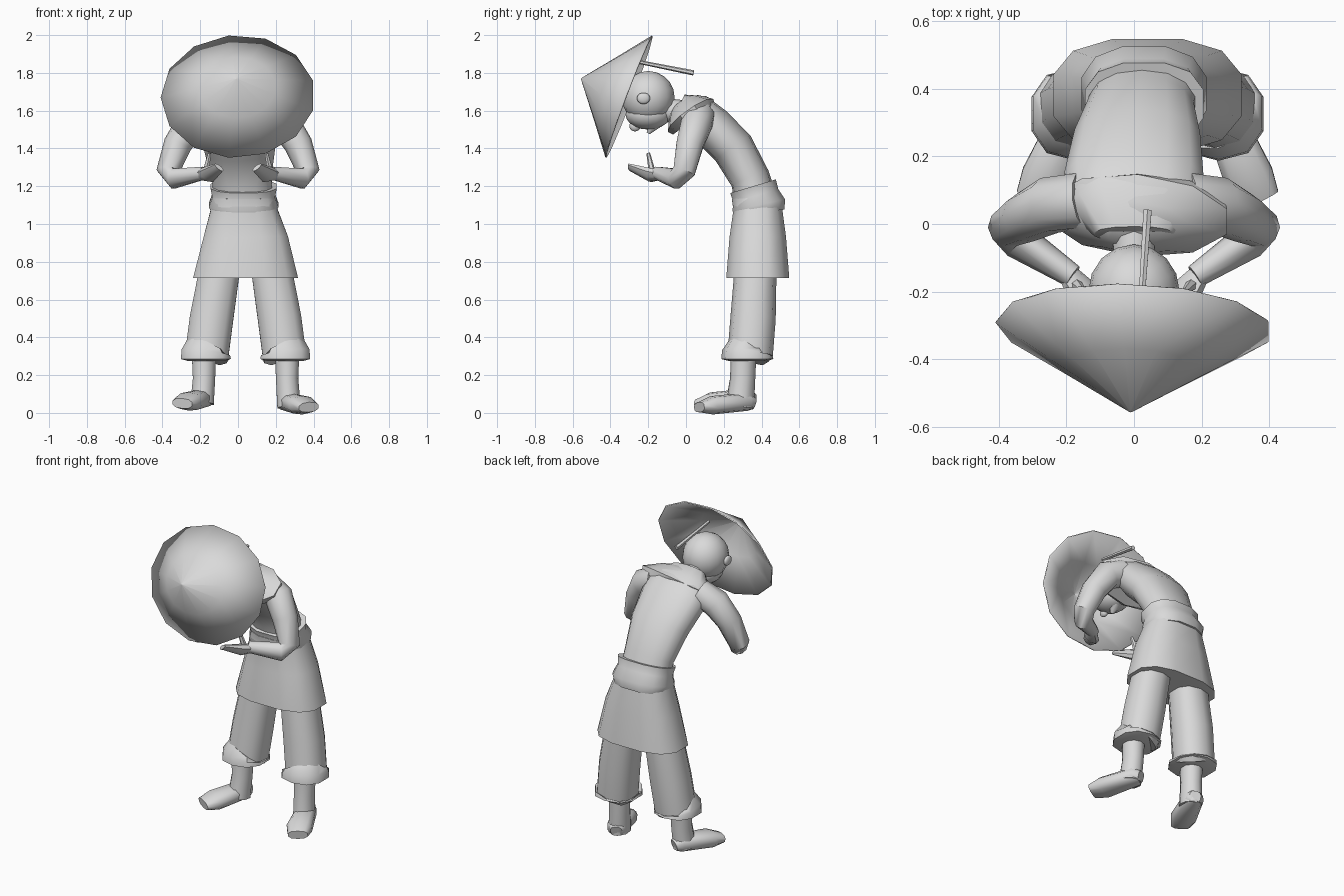
import bpy
import bmesh
import math
from mathutils import Vector

default_cube = bpy.data.objects.get("Cube")
if default_cube:
    bpy.data.objects.remove(default_cube, do_unlink=True)

GREY = (.7, .7, .7, 1)
clay = bpy.data.materials.new("plain_grey")
clay.use_nodes = True
clay.diffuse_color = GREY
clay.node_tree.nodes["Principled BSDF"].inputs["Base Color"].default_value = GREY


def finish(name, bm):
    """Turn a bmesh into a smooth shaded object that keeps its hard edges."""
    bmesh.ops.recalc_face_normals(bm, faces=bm.faces[:])
    mesh = bpy.data.meshes.new(name)
    bm.to_mesh(mesh)
    bm.free()
    mesh.materials.append(clay)
    part = bpy.data.objects.new(name, mesh)
    bpy.context.collection.objects.link(part)
    bpy.ops.object.select_all(action="DESELECT")
    part.select_set(True)
    bpy.context.view_layer.objects.active = part
    bpy.ops.object.shade_smooth_by_angle(angle=math.radians(50))
    return part


def squared(value, boxy):
    """Push a circle coordinate outward, towards a rounded square."""
    return math.copysign(abs(value) ** boxy, value)


def loft(name, rings, flat=(1, 1), sides=10, across=(1, 0, 0), boxy=1, open_end=False):
    """Skin rings (x, y, z, half width) set square to their path.

    flat gives depth over width at the first and the last ring.
    """
    bm = bmesh.new()
    centres = [Vector(ring[:3]) for ring in rings]
    last = len(rings) - 1
    loops = []
    for i, centre in enumerate(centres):
        along = (centres[min(i + 1, last)] - centres[max(i - 1, 0)]).normalized()
        wide = Vector(across)
        wide = (wide - along * wide.dot(along)).normalized()
        deep = along.cross(wide) * (flat[0] + (flat[1] - flat[0]) * i / last)
        loop = []
        for k in range(sides):
            turn = math.tau * (k + .5) / sides
            offset = wide * squared(math.cos(turn), boxy) + deep * squared(math.sin(turn), boxy)
            loop.append(bm.verts.new(centre + offset * rings[i][3]))
        loops.append(loop)
    for lower, upper in zip(loops, loops[1:]):
        for k in range(sides):
            n = (k + 1) % sides
            bm.faces.new((lower[k], lower[n], upper[n], upper[k]))
    bm.faces.new(loops[0])
    if not open_end:
        bm.faces.new(loops[-1])
    return finish(name, bm)


def ball(name, centre, size):
    """Make a stretched sphere."""
    bm = bmesh.new()
    bmesh.ops.create_uvsphere(bm, u_segments=16, v_segments=10, radius=1)
    bmesh.ops.scale(bm, vec=size, verts=bm.verts[:])
    bmesh.ops.translate(bm, vec=centre, verts=bm.verts[:])
    return finish(name, bm)


# Wide conical hat, tipped forward, as a thin open shell
tip = Vector((-.01, -.555, 1.77))
rim = Vector((0, -.305, 1.675))
middle = (tip + rim) / 2
hat = loft("hat", [(*tip, .004), (*middle, .205), (*rim, .41)],
           flat=(.85, .85), sides=13, open_end=True)
hat.modifiers.new("thickness", "SOLIDIFY").thickness = .008

# Pin sticking out behind the hat
loft("hat_pin", [(.02, -.26, 1.86, .01), (.04, .04, 1.8, .014)], sides=6)

# Bowed head, face and neck
ball("head", (0, -.2, 1.67), (.135, .14, .14))
ball("jaw", (0, -.2, 1.58), (.1, .12, .08))
ball("nose", (0, -.27, 1.52), (.02, .03, .03))
loft("beard", [(0, -.17, 1.53, .04), (0, -.2, 1.48, .01)], sides=8)
loft("neck", [(0, -.15, 1.61, .06), (0, .04, 1.58, .07)])

# Bent torso, and the shawl collar lying on the shoulders
loft("torso", [(.03, .37, 1.12, .16), (.02, .34, 1.24, .16), (.01, .25, 1.4, .19),
               (0, .13, 1.52, .21), (0, .05, 1.6, .2), (0, -.03, 1.64, .12)],
     flat=(.72, .42), sides=14, boxy=.9)
loft("collar", [(.01, .04, 1.555, .27), (.01, .025, 1.575, .28),
                (0, -.01, 1.625, .17), (0, -.03, 1.65, .08)], flat=(.5, .6))

# Flared skirt and its folded belt
loft("skirt", [(.04, .38, .715, .285), (.04, .38, .93, .23),
               (.03, .38, 1.08, .18), (.03, .37, 1.15, .165)],
     flat=(.6, .8), sides=12, boxy=.75)
loft("belt", [(.03, .39, 1.06, .17), (.03, .385, 1.1, .19),
              (.03, .37, 1.15, .17), (.03, .355, 1.2, .18)],
     flat=(.8, .72), sides=12, boxy=.8)

# The hips and legs sit a little to the left of the shoulders
HIP = .04

for label, side in (("left", 1), ("right", -1)):

    def limb(part, rings, **options):
        """Loft a part on this side, with x measured outward from its root."""
        root = HIP if part in ("trouser", "cuff", "ankle", "foot") else 0
        placed = [(root + side * x, y, z, r) for x, y, z, r in rings]
        loft(label + "_" + part, placed, **options)

    # Sleeved arm bent at the elbow, with a cupped hand and thumb
    limb("arm", [(.15, .07, 1.57, .085), (.25, .055, 1.53, .085), (.32, .02, 1.42, .075),
                 (.37, -.01, 1.28, .062), (.34, -.05, 1.24, .055), (.18, -.155, 1.27, .035)],
         across=(-.5 * side, .7, -.3))
    limb("hand", [(.2, -.14, 1.26, .03), (.16, -.19, 1.26, .05), (.1, -.3, 1.3, .03)],
         flat=(.9, .4), sides=8, across=(1, 0, .6 * side))
    limb("thumb", [(.17, -.18, 1.28, .018), (.15, -.2, 1.375, .01)], sides=6)
    ball(label + "_ear", (side * .138, -.225, 1.665), (.015, .035, .03))

    # Trouser leg with a rolled cuff
    limb("trouser", [(.13, .37, .8, .11), (.18, .355, .5, .12), (.205, .34, .31, .12)], boxy=.85)
    limb("cuff", [(.205, .33, .325, .12), (.21, .325, .315, .135),
                  (.21, .325, .285, .138), (.21, .325, .275, .1)], boxy=.85)

    # Ankle and outward turned foot, the right one slightly raised
    lift = 0 if side > 0 else .02
    limb("ankle", [(.22, .305, .32, .068), (.22, .3, .18, .062), (.23, .285, .03 + lift, .065)],
         flat=(1, 1.15))
    limb("foot", [(.205, .355, .05 + lift, .035), (.22, .325, .06 + lift, .06),
                  (.3, .135, .04 + lift, .077), (.335, .07, .03 + lift, .06)],
         flat=(1, .45), boxy=.8)
